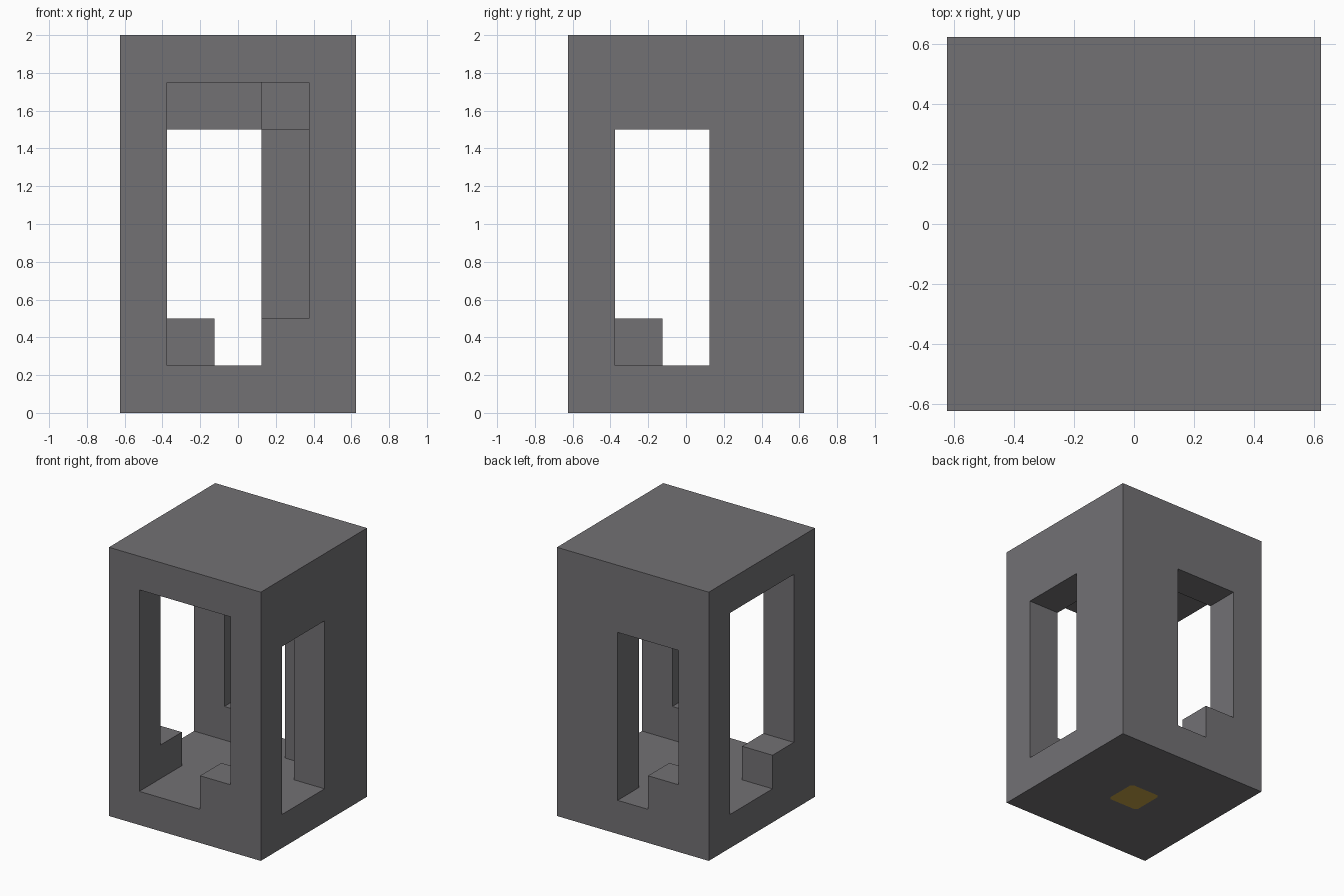
import bpy
import bmesh

U = 0.25  # module: the block is 5 x 5 x 8 modules

cube = bpy.data.objects.get("Cube")
if cube:
    bpy.data.objects.remove(cube, do_unlink=True)


def material(name, rgb):
    mat = bpy.data.materials.new(name)
    mat.use_nodes = True
    mat.diffuse_color = (*rgb, 1)
    mat.node_tree.nodes["Principled BSDF"].inputs["Base Color"].default_value = (*rgb, 1)
    return mat


def box(name, lo, hi, mat=None, bevel=0):
    """Box between two corners; bevel cuts the upright edges."""
    bm = bmesh.new()
    bmesh.ops.create_cube(bm, size=1)
    for v in bm.verts:
        v.co = [lo[i] if v.co[i] < 0 else hi[i] for i in range(3)]
    if bevel:
        upright = [e for e in bm.edges if abs(e.verts[0].co.z - e.verts[1].co.z) > 0.001]
        bmesh.ops.bevel(bm, geom=upright, offset=bevel, segments=1, affect='EDGES')
    mesh = bpy.data.meshes.new(name)
    bm.to_mesh(mesh)
    bm.free()
    obj = bpy.data.objects.new(name, mesh)
    bpy.context.collection.objects.link(obj)
    if mat:
        mesh.materials.append(mat)
    return obj


def modules(name, lo, hi, mat=None):
    """Box given in modules, x and y counted from the centre."""
    return box(name, [c * U for c in lo], [c * U for c in hi], mat)


def cut(target, cutter):
    """Subtract the cutter from the target, then drop the cutter."""
    cutter.hide_render = True
    mod = target.modifiers.new("cut", 'BOOLEAN')
    mod.operation = 'DIFFERENCE'
    mod.solver = 'EXACT'
    mod.object = cutter
    bpy.context.view_layer.update()
    graph = bpy.context.evaluated_depsgraph_get()
    mesh = bpy.data.meshes.new_from_object(target.evaluated_get(graph))
    target.modifiers.clear()
    target.data = mesh
    bpy.data.objects.remove(cutter, do_unlink=True)


grey = material("dark_grey", (0.17, 0.165, 0.175))
amber = material("amber", (0.54, 0.35, 0.06))

# Outer casing
casing = modules("casing", (-2.5, -2.5, 0), (2.5, 2.5, 8), grey)

# Hollow room inside
cut(casing, modules("room_cutter", (-1.5, -1.5, 1), (1.5, 1.5, 7)))

# Openings through the four walls; stepped ones take two cuts
openings = [
    ("front_upper", (-1.5, -3, 2), (1.5, -1, 7)),
    ("front_lower", (-1.5, -3, 1), (0.5, -1, 2)),
    ("right_side", (1, -1.5, 1), (3, 0.5, 6)),
    ("left_side_upper", (-3, -1.5, 2), (-1, 1.5, 7)),
    ("left_side_lower", (-3, -0.5, 1), (-1, 1.5, 2)),
    ("back_upper", (-1.5, 1, 2), (0.5, 3, 6)),
    ("back_lower", (-0.5, 1, 1), (0.5, 3, 2)),
]
for name, lo, hi in openings:
    cut(casing, modules(name + "_cutter", lo, hi))

# Corner block under the ceiling
modules("ceiling_corner_block", (0.5, 0.5, 6), (1.5, 1.5, 7), grey)

# Amber plate set flush into the underside
R, T, B = U / 2, 0.008, 0.02
cut(casing, box("plate_cutter", (-R, -R, -T), (R, R, T), bevel=B))
box("base_plate", (-R, -R, 0), (R, R, T), amber, bevel=B)
